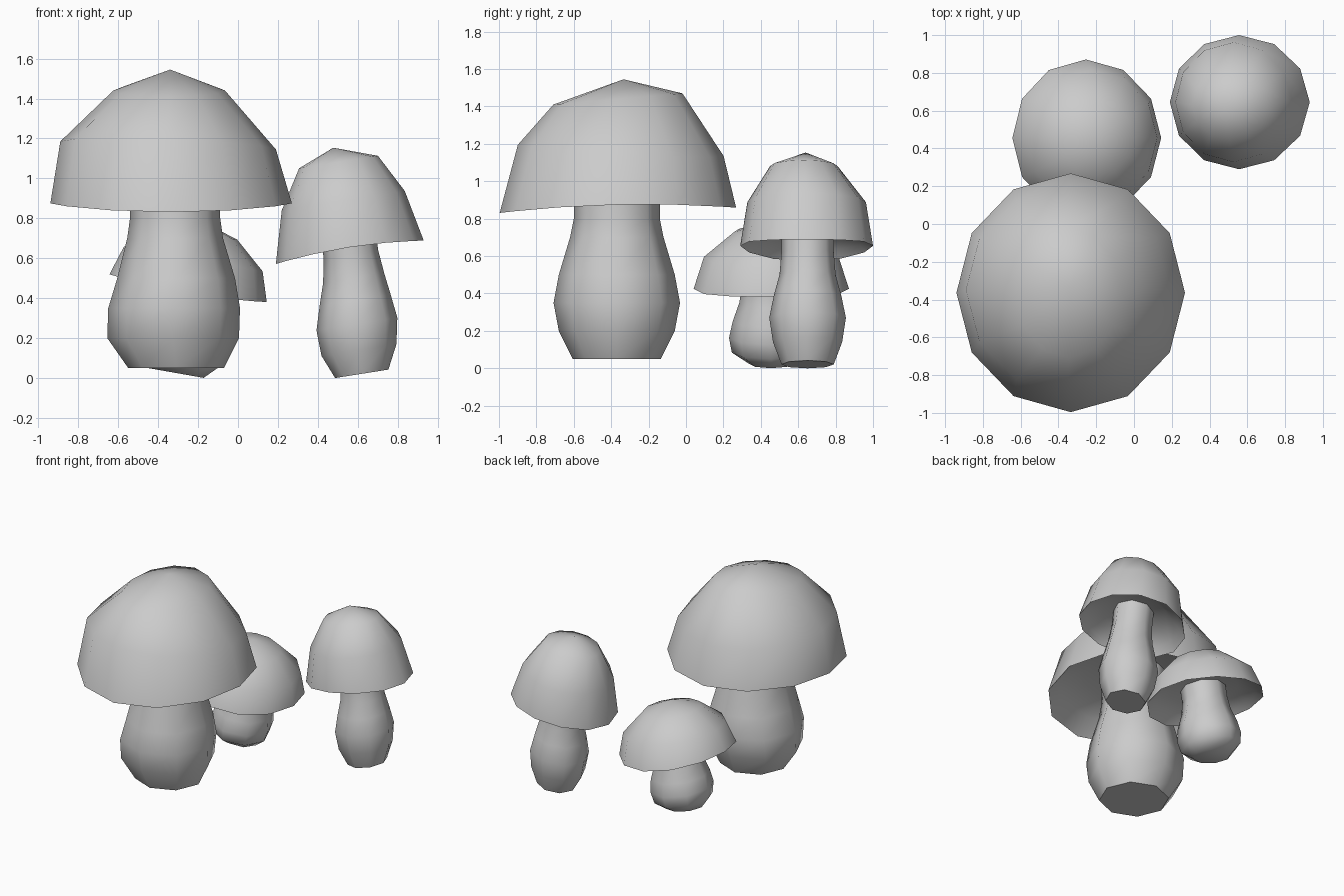
import bpy, bmesh, math

if "Cube" in bpy.data.objects:
    bpy.data.objects.remove(bpy.data.objects["Cube"])


def lathe(name, rings, sides, loc, lean=0, saddle=(-1, 0)):
    """Skin rings (rx, ry, z, dx, dy, slope_x, slope_y); radius 0 closes to a point.
    saddle = (ring index, lift of that ring at its front and back)."""
    bm = bmesh.new()
    loops = []
    for i, ring in enumerate(rings):
        rx, ry, z, dx, dy, tx, ty = tuple(ring) + (0,) * (7 - len(ring))
        if rx == 0:
            loops.append([bm.verts.new((dx, dy, z))] * sides)
            continue
        loop = []
        for k in range(sides):
            c, s = math.cos(2 * math.pi * k / sides), math.sin(2 * math.pi * k / sides)
            dz = tx * c + ty * s + (saddle[1] * s * s if i == saddle[0] else 0)
            loop.append(bm.verts.new((dx + rx * c, dy + ry * s, z + dz)))
        loops.append(loop)
    for lo, hi in zip(loops, loops[1:]):
        for k in range(sides):
            n = (k + 1) % sides
            bm.faces.new(list(dict.fromkeys((lo[k], lo[n], hi[n], hi[k]))))
    # flat lids on open ends
    for loop in (loops[0], loops[-1]):
        if loop[0] is not loop[1]:
            bm.faces.new(loop)
    bmesh.ops.recalc_face_normals(bm, faces=bm.faces)
    me = bpy.data.meshes.new(name)
    bm.to_mesh(me)
    bm.free()
    me.shade_smooth()
    me.set_sharp_from_angle(angle=math.radians(50))
    ob = bpy.data.objects.new(name, me)
    ob.location = loc
    ob.rotation_euler.y = math.radians(lean)
    bpy.context.collection.objects.link(ob)


def cap(name, upper, loc, lean=0, lift=0):
    """Domed cap with a hollow underside; upper runs from rim to apex."""
    r, h = upper[0][0], upper[-1][2]
    under = [(0, 0, .25 * h), (.6 * r, .6 * r, .22 * h), (.88 * r, .88 * r, .1 * h)]
    lathe(name, under + upper, 12, loc, lean, (3, lift))


# Large mushroom
cap("large_cap",
    [(.605, .632, 0, 0, 0, 0, .014), (.54, .55, .29, -.015, .015, -.02, -.03),
     (.28, .345, .565, -.01, 0, 0, .03), (0, 0, .67, -.005, .03)],
    (-.335, -.364, .875), 0, -.03)
lathe("large_stem",
      [(.24, .235, .05, .015), (.33, .31, .2, 0), (.33, .338, .35, .005),
       (.295, .31, .5, .015), (.24, .25, .7, .01), (.226, .23, .8, .01),
       (.226, .23, 1.04, .01)],
      8, (-.325, -.37, 0))

# Medium mushroom, leaning left
cap("medium_cap",
    [(.375, .355, 0), (.312, .317, .26, .008), (.2, .18, .455, .015, -.015), (0, 0, .53, 0, -.005)],
    (.56, .645, .63), -9, .025)
lathe("medium_stem",
      [(.135, .14, 0), (.19, .185, .12, .005), (.205, .205, .25, .015),
       (.18, .18, .37, .025), (.155, .15, .48, .035), (.138, .14, .6, .04),
       (.138, .14, .76, .045)],
      8, (.62, .65, .021), -9)

# Small mushroom, leaning right
cap("small_cap",
    [(.4, .415, 0), (.353, .36, .148), (.2, .2, .282), (0, 0, .345)],
    (-.25, .456, .45), 10, -.025)
lathe("small_stem",
      [(.14, .12, 0), (.2, .21, .06), (.215, .225, .14), (.205, .205, .23),
       (.17, .17, .33, -.005), (.155, .155, .42, -.01), (.155, .155, .52, -.01)],
      8, (-.31, .455, .025), 10)
